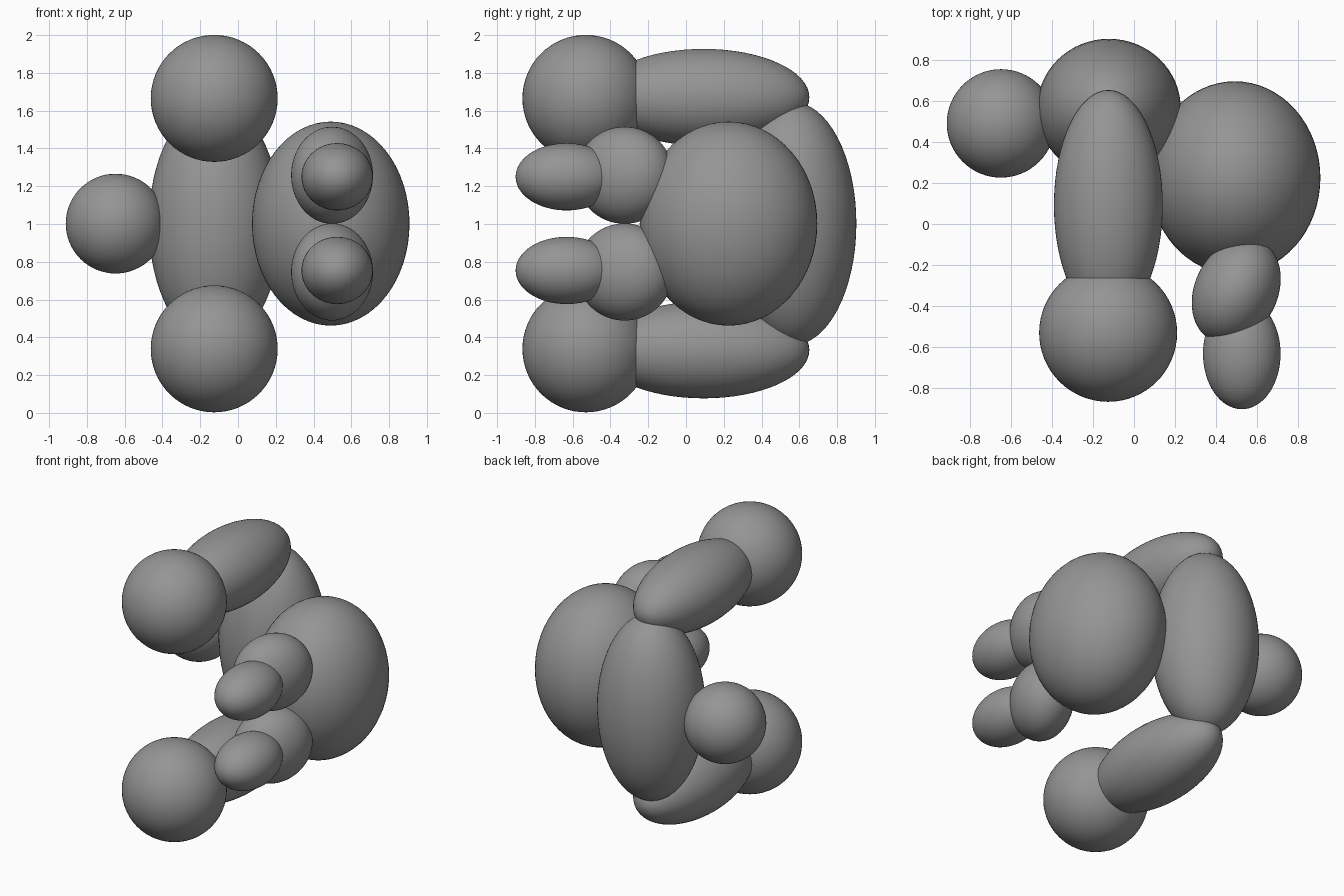
import bpy
from math import radians

if "Cube" in bpy.data.objects:
    bpy.data.objects.remove(bpy.data.objects["Cube"])

MID = 1.002  # the model is mirrored above and below this height

grey = bpy.data.materials.new("dark_grey")
grey.diffuse_color = (0.3, 0.3, 0.3, 1)
grey.use_nodes = True
grey.node_tree.nodes["Principled BSDF"].inputs["Base Color"].default_value = grey.diffuse_color


def blob(name, centre, radii, turn=0):
    """Smooth ellipsoid, turned about z by some degrees."""
    bpy.ops.mesh.primitive_uv_sphere_add(segments=64, ring_count=32, radius=1, location=centre)
    ob = bpy.context.object
    ob.name = name
    ob.scale = radii
    ob.rotation_euler = (0, 0, radians(turn))
    ob.data.materials.append(grey)
    bpy.ops.object.shade_smooth()


def blob_pair(name, x, y, dz, radii, turn=0):
    """Upper and lower copies at equal distance from the middle height."""
    for side, sign in (("upper", 1), ("lower", -1)):
        blob(f"{side}_{name}", (x, y, MID + sign * dz), radii, turn)


# Central parts
blob("body", (-0.122, 0.562, MID), (0.35, 0.34, 0.645))
blob("head", (0.491, 0.225, MID), (0.417, 0.47, 0.54))
blob("tail_ball", (-0.648, 0.49, MID), (0.264, 0.264, 0.264))

# Legs and round feet
blob_pair("leg", -0.125, 0.093, 0.669, (0.265, 0.56, 0.256))
blob_pair("foot", -0.126, -0.53, 0.663, (0.336, 0.336, 0.336))

# Short two-part stubs on the front of the head
blob_pair("stub_base", 0.498, -0.325, 0.256, (0.202, 0.27, 0.257), -26)
blob_pair("stub_tip", 0.525, -0.632, 0.248, (0.189, 0.27, 0.178))
